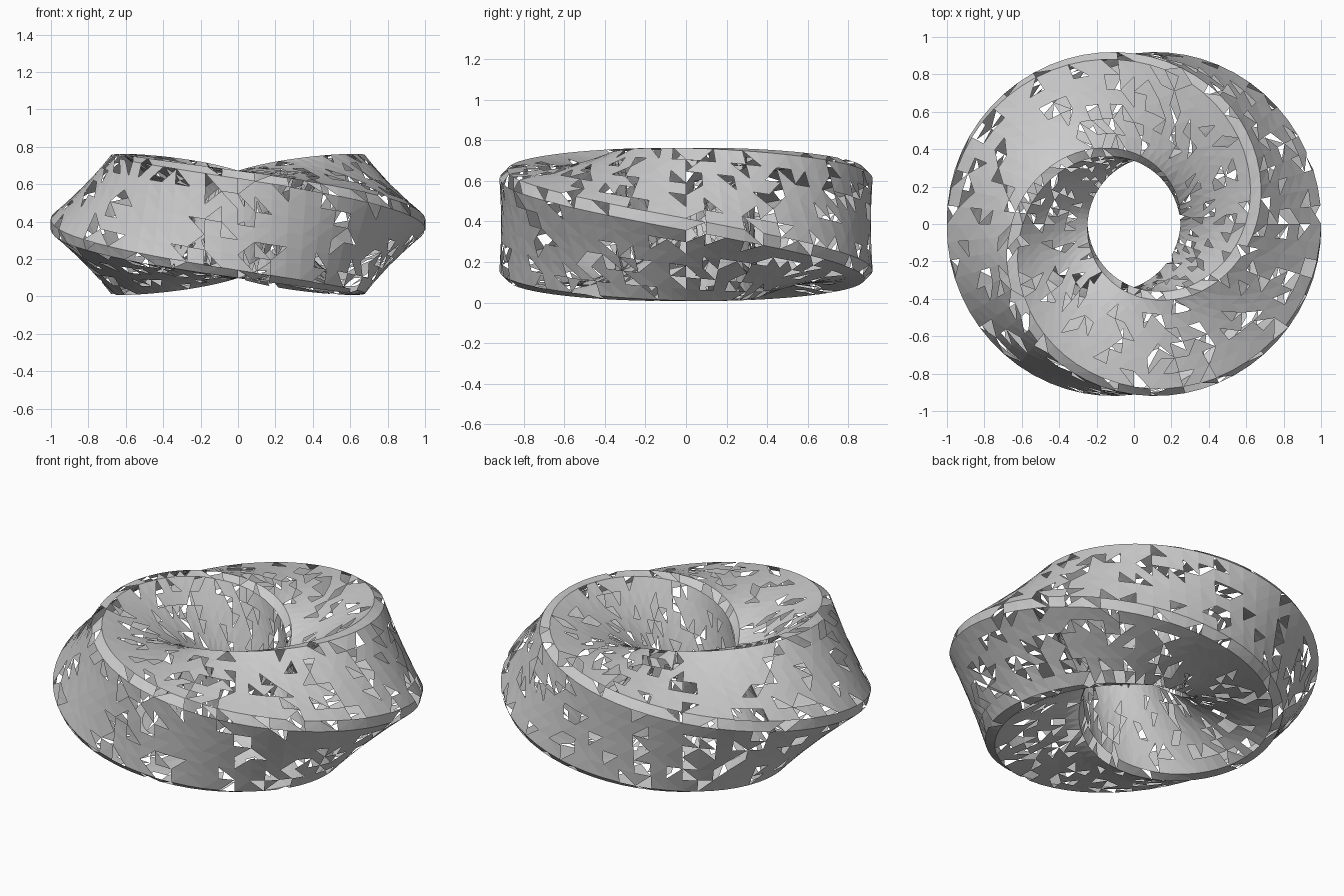
import bpy, bmesh, random
from math import cos, sin, pi

if "Cube" in bpy.data.objects:
    bpy.data.objects.remove(bpy.data.objects["Cube"])

random.seed(7)
RINGS, SIDE = 64, 7            # rings round the torus, points per side of the square section
RADIUS, HALF, FLAT, MID = 0.625, 0.287, 0.245, 0.385
MISSING = 0.19                 # share of triangles knocked out of the shell

# Square cross-section with small bevelled corners
section = []
for k in range(4):
    c, s = cos(k * pi / 2), sin(k * pi / 2)
    for j in range(SIDE):
        t = -FLAT + 2 * FLAT * j / (SIDE - 1)
        section.append((HALF * c - t * s, HALF * s + t * c))
count = len(section)

# Sweep the section round a circle, turning it half a turn in all
bm = bmesh.new()
rings = []
for i in range(RINGS):
    th = 2 * pi * i / RINGS
    turn = pi / 4 - th / 2
    ring = []
    for u, v in section:
        r = RADIUS + u * cos(turn) - v * sin(turn)
        z = MID + u * sin(turn) + v * cos(turn)
        ring.append(bm.verts.new((r * cos(th), r * sin(th), z)))
    rings.append(ring)
rings.append([rings[0][(j - count // 2) % count] for j in range(count)])

# Triangulated skin with random triangles left out
for i in range(RINGS):
    for j in range(count):
        k = (j + 1) % count
        a, b, c, d = rings[i][j], rings[i + 1][j], rings[i + 1][k], rings[i][k]
        tris = ((a, b, c), (a, c, d)) if random.random() < 0.5 else ((a, b, d), (b, c, d))
        for tri in tris:
            if random.random() > MISSING:
                bm.faces.new(tri)

bmesh.ops.delete(bm, geom=[v for v in bm.verts if not v.link_faces], context='VERTS')
if sum(f.normal.dot(f.calc_center_median()) for f in bm.faces if f.normal.length > 0) < 0:
    bmesh.ops.reverse_faces(bm, faces=bm.faces[:])
bm.normal_update()
out = 0.0
for f in bm.faces:
    p = f.calc_center_median()
    out += f.normal.z * (p.z - MID)
if out < 0:
    bmesh.ops.reverse_faces(bm, faces=bm.faces[:])

mesh = bpy.data.meshes.new("twisted_ring")
bm.to_mesh(mesh)
bm.free()
bpy.context.collection.objects.link(bpy.data.objects.new("twisted_ring", mesh))
